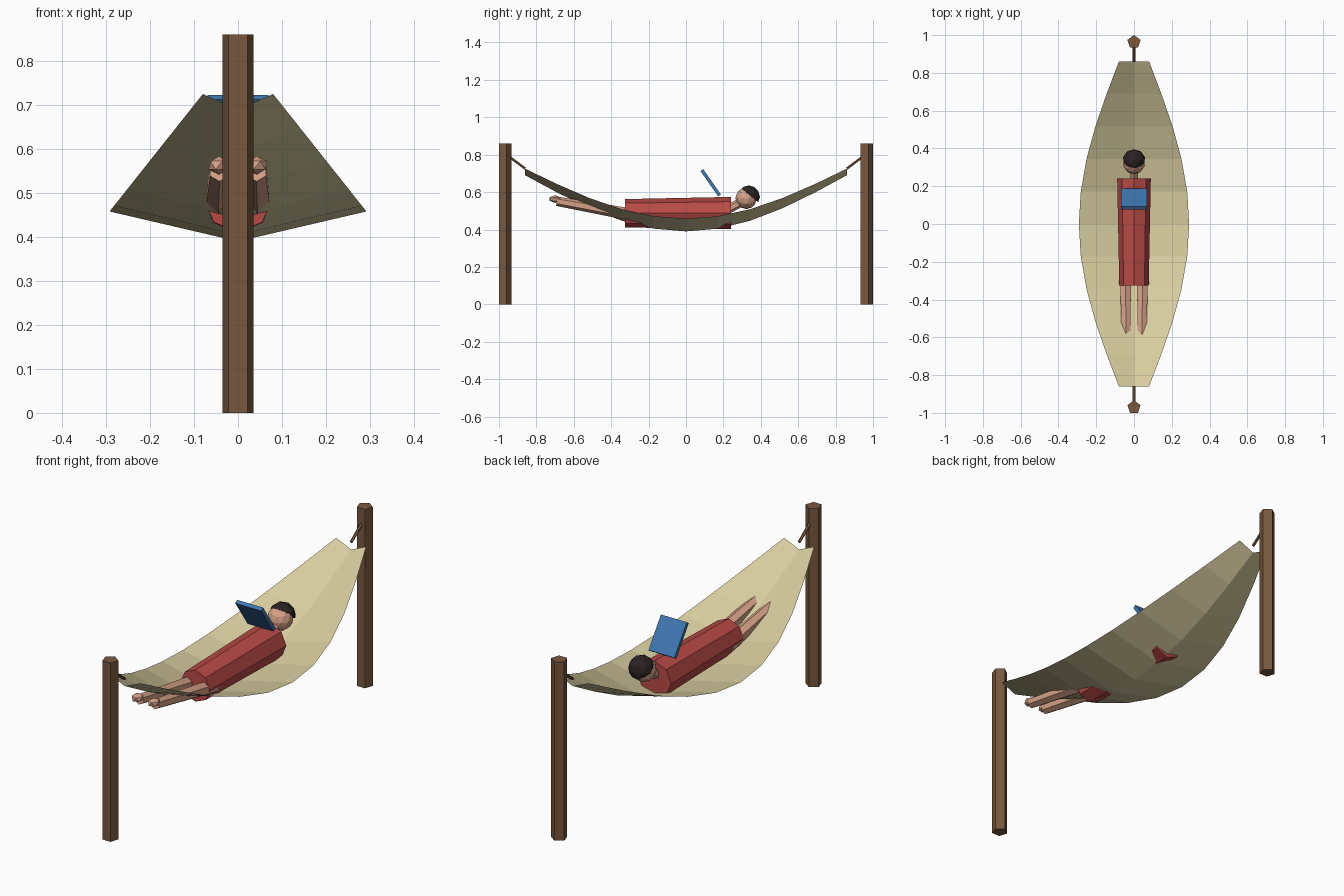
import bpy, bmesh, math
from mathutils import Vector, Matrix

if "Cube" in bpy.data.objects:
    bpy.data.objects.remove(bpy.data.objects["Cube"])


def material(name, rgb):
    """Flat material from display (sRGB) values."""
    lin = [((c / 255 + 0.055) / 1.055) ** 2.4 for c in rgb] + [1]
    m = bpy.data.materials.new(name)
    m.use_nodes = True
    m.diffuse_color = lin
    bsdf = m.node_tree.nodes["Principled BSDF"]
    bsdf.inputs["Base Color"].default_value = lin
    bsdf.inputs["Roughness"].default_value = 0.9
    return m


wood = material("brown wood", (120, 88, 62))
cloth = material("cream cloth", (216, 205, 160))
red = material("red clothing", (184, 74, 70))
skin = material("skin", (214, 162, 136))
dark = material("dark hair", (42, 33, 34))
blue = material("blue cover", (64, 120, 178))


def finish(name, bm, mat):
    me = bpy.data.meshes.new(name)
    bm.to_mesh(me)
    bm.free()
    me.materials.append(mat)
    ob = bpy.data.objects.new(name, me)
    bpy.context.collection.objects.link(ob)
    return ob


def rod(name, a, b, ra, rb, sides, mat, turn=0.0, squash=1.0):
    """Tapered prism from a to b; one corner points up (or +y when upright)."""
    a, b = Vector(a), Vector(b)
    axis = (b - a).normalized()
    side = Vector((1, 0, 0))
    up = side.cross(axis)
    if up.z < -0.01 or (abs(up.z) <= 0.01 and up.y < 0):
        up = -up
    bm = bmesh.new()
    rings = []
    for p, r in ((a, ra), (b, rb)):
        angles = [turn + math.tau * i / sides for i in range(sides)]
        rings.append([bm.verts.new(p + side * r * math.sin(t) + up * r * squash * math.cos(t))
                      for t in angles])
    for i in range(sides):
        j = (i + 1) % sides
        bm.faces.new((rings[0][i], rings[0][j], rings[1][j], rings[1][i]))
    for ring in rings:
        bm.faces.new(ring)
    bmesh.ops.recalc_face_normals(bm, faces=bm.faces)
    return finish(name, bm, mat)


def ball(name, centre, r, mat, detail=2, scale=(1, 1, 1), cut=None):
    """Faceted ball, optionally trimmed to the part on the cut normal's side."""
    bm = bmesh.new()
    bmesh.ops.create_icosphere(bm, subdivisions=detail, radius=r,
                               matrix=Matrix.Diagonal((*scale, 1)))
    if cut:
        bmesh.ops.bisect_plane(bm, geom=bm.verts[:] + bm.edges[:] + bm.faces[:],
                               plane_co=Vector(cut) * 0.01, plane_no=cut, clear_inner=True)
        bmesh.ops.holes_fill(bm, edges=[e for e in bm.edges if e.is_boundary])
    bmesh.ops.translate(bm, verts=bm.verts, vec=centre)
    return finish(name, bm, mat)


# Posts and ropes at both ends
for s, label, post_y in ((-1, "front", -0.970), (1, "back", 0.9635)):
    rod(label + "_post", (0, post_y, 0), (0, post_y, 0.86), 0.0365, 0.0365, 5, wood)
    rod(label + "_rope", (0, s * 0.96, 0.80), (0, s * 0.86, 0.725), 0.007, 0.007, 5, wood)

# Hammock sheet: shallow V section, widest and lowest in the middle
bm = bmesh.new()
rows, steps = [], 10
for i in range(steps + 1):
    y = -0.86 + 1.72 * i / steps
    f = math.sin(math.pi * i / steps)
    half, edge, keel = 0.08 + 0.212 * f, 0.725 - 0.267 * f, 0.69 - 0.30 * f
    rows.append([bm.verts.new(p) for p in ((-half, y, edge), (0, y, keel), (half, y, edge))])
for r0, r1 in zip(rows, rows[1:]):
    for k in range(2):
        bm.faces.new((r0[k], r0[k + 1], r1[k + 1], r1[k]))
finish("hammock_sheet", bm, cloth)

# Torso
rod("torso", (0, -0.325, 0.487), (0, 0.24, 0.488), 0.078, 0.089, 8, red, squash=0.97)

# Legs and feet
for s, label in ((-1, "right"), (1, "left")):
    rod(label + "_leg", (s * 0.042, -0.69, 0.551), (s * 0.045, -0.25, 0.472),
        0.025, 0.034, 6, skin)
    ball(label + "_foot", (s * 0.043, -0.70, 0.563), 0.032, skin, 1, (0.85, 1.05, 0.65))

# Neck, head and hair
rod("neck", (0, 0.22, 0.505), (0, 0.31, 0.555), 0.024, 0.024, 6, skin)
ball("head", (0, 0.322, 0.567), 0.058, skin)
ball("hair", (0, 0.335, 0.575), 0.061, dark, cut=(0, 0.63, 0.78))

# Book leaning over the chest
bm = bmesh.new()
bmesh.ops.create_cube(bm, size=1, matrix=Matrix.Translation((0, 0.132, 0.65))
                      @ Matrix.Rotation(math.radians(35), 4, "X")
                      @ Matrix.Diagonal((0.138, 0.018, 0.165, 1)))
finish("book", bm, blue)
